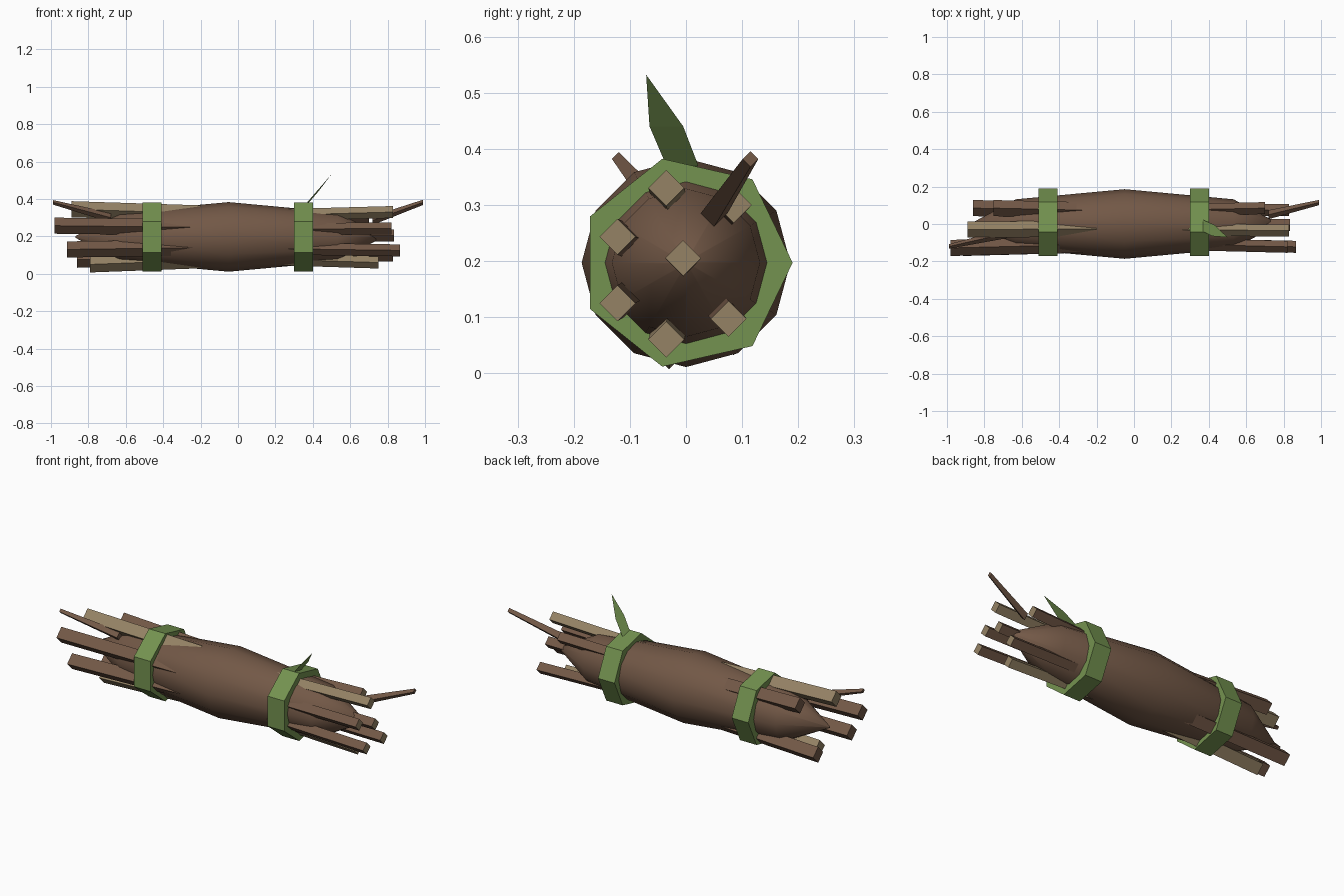
import bpy, bmesh, math
from mathutils import Vector

if "Cube" in bpy.data.objects:
    bpy.data.objects.remove(bpy.data.objects["Cube"])

CZ = 0.197  # height of the bundle axis


def material(name, rgb):
    m = bpy.data.materials.new(name)
    m.diffuse_color = (*rgb, 1)
    m.use_nodes = True
    m.node_tree.nodes["Principled BSDF"].inputs["Base Color"].default_value = m.diffuse_color
    return m


BROWN = material("bark_brown", (0.17, 0.098, 0.062))
TAN = material("pale_wood", (0.30, 0.225, 0.13))
GREEN = material("vine_green", (0.175, 0.29, 0.08))


def make(name, verts, faces, mats, smooth=False):
    me = bpy.data.meshes.new(name)
    me.from_pydata(verts, [], faces)
    bm = bmesh.new()
    bm.from_mesh(me)
    bmesh.ops.recalc_face_normals(bm, faces=bm.faces)
    bm.to_mesh(me)
    bm.free()
    for m in mats:
        me.materials.append(m)
    ob = bpy.data.objects.new(name, me)
    bpy.context.collection.objects.link(ob)
    if smooth:
        for p in me.polygons:
            p.use_smooth = True
    return ob


def lathe(name, profile, n, mat, closed=False, smooth=False):
    """Turn (x, radius) points around the long axis."""
    verts = [(x, r * math.cos(math.tau * i / n), CZ + r * math.sin(math.tau * i / n))
             for x, r in profile for i in range(n)]
    k = len(profile)
    faces = [(a * n + i, a * n + (i + 1) % n, (a + 1) % k * n + (i + 1) % n, (a + 1) % k * n + i)
             for a in range(k if closed else k - 1) for i in range(n)]
    if not closed:
        faces += [tuple(range(n)), tuple(range((k - 1) * n, k * n))]
    return make(name, verts, faces, [mat], smooth)


def stick(name, start, end, r0, r1, mat, cap=None):
    """Tapered square stick, corner up, with its own end colour."""
    verts = []
    for c, r in ((start, r0), (end, r1)):
        for dy, dz in ((1, 0), (0, 1), (-1, 0), (0, -1)):
            verts.append(Vector(c) + Vector((0, dy * r, dz * r)))
    faces = [(i, (i + 1) % 4, (i + 1) % 4 + 4, i + 4) for i in range(4)]
    faces += [(0, 1, 2, 3), (4, 5, 6, 7)]
    ob = make(name, verts, faces, [mat, cap or mat])
    ob.data.polygons[5].material_index = 1
    return ob


# Bulging core of the bundle, pointed at both ends
L, R, X0 = 0.82, 0.186, -0.05
lathe("bundle_core", [(X0 - L, 0.004), (X0 - L * 0.71, R * 0.71), (X0, R),
                      (X0 + L * 0.71, R * 0.71), (X0 + L, 0.004)], 12, BROWN, smooth=True)

# Two seven-sided bindings
for side, x in (("left", -0.46), ("right", 0.35)):
    lathe(side + "_binding", [(x - 0.05, 0.19), (x + 0.05, 0.19), (x + 0.05, 0.135), (x - 0.05, 0.135)],
          7, GREEN, closed=True)

# Sticks poking out of each end: (x, y, z, material) of the outer end
right_ends = [(0.83, -0.035, 0.33, TAN), (0.82, -0.122, 0.243, BROWN), (0.865, -0.122, 0.125, BROWN),
              (0.75, -0.035, 0.06, TAN), (0.83, 0.076, 0.097, BROWN), (0.70, 0.085, 0.30, BROWN),
              (0.835, -0.005, 0.205, BROWN)]
left_ends = [(-0.89, -0.03, 0.345, TAN), (-0.98, -0.128, 0.257, BROWN), (-0.915, -0.128, 0.13, BROWN),
             (-0.79, -0.03, 0.05, TAN), (-0.86, 0.085, 0.075, BROWN), (-0.75, 0.085, 0.315, BROWN)]
for side, ends, r in (("right", right_ends, 0.032), ("left", left_ends, 0.043)):
    for i, (x, y, z, mat) in enumerate(ends):
        start = (0.1 if x > 0 else -0.2, y * 0.85, CZ + (z - CZ) * 0.85)
        stick(f"{side}_stick_{i + 1}", start, (x, y, z), r, r, mat, TAN if x > 0 else mat)

# Thin twigs bent outward
stick("right_twig", (0.72, 0.05, 0.285), (0.99, 0.115, 0.382), 0.024, 0.014, BROWN)
stick("left_twig", (-0.68, -0.05, 0.30), (-0.99, -0.12, 0.382), 0.026, 0.012, BROWN)

# Single leaf tucked in the right binding
make("leaf", [(0.27, -0.03, 0.335), (0.36, -0.035, 0.37), (0.37, 0.022, 0.37),
              (0.42, -0.065, 0.44), (0.43, -0.005, 0.44), (0.5, -0.071, 0.532)],
     [(0, 1, 2), (1, 3, 4, 2), (3, 5, 4)], [GREEN])
